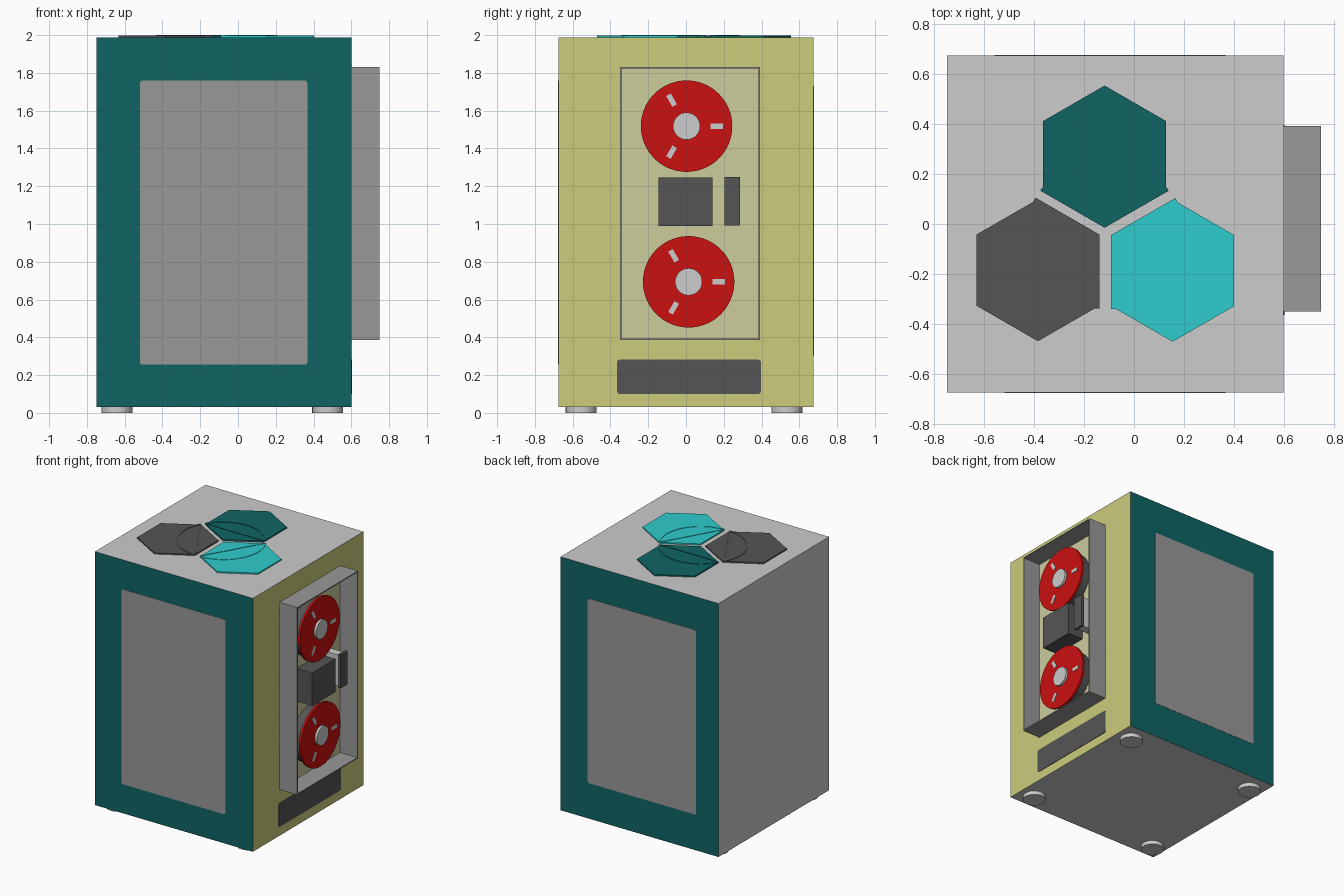
import bpy, bmesh, math
from mathutils import Matrix, Vector

old = bpy.data.objects.get("Cube")
if old:
    bpy.data.objects.remove(old, do_unlink=True)


def material(name, hex_colour):
    rgb = []
    for i in (0, 2, 4):
        c = int(hex_colour[i:i + 2], 16) / 255
        rgb.append(c / 12.92 if c < 0.04 else ((c + 0.055) / 1.055) ** 2.4)
    m = bpy.data.materials.new(name)
    m.use_nodes = True
    m.diffuse_color = (*rgb, 1)
    bsdf = next(n for n in m.node_tree.nodes if n.type == "BSDF_PRINCIPLED")
    bsdf.inputs["Base Color"].default_value = (*rgb, 1)
    return m


LIGHT = material("light grey", "cccccc")
MID = material("mid grey", "999999")
DARK = material("dark grey", "555555")
TEAL = material("deep teal", "106464")
TURQ = material("turquoise", "2ecccc")
YELLOW = material("straw yellow", "cccc7c")
PALE = material("pale straw", "cccc9c")
RED = material("red", "cc1010")


def finish(name, bm, *mats):
    bmesh.ops.recalc_face_normals(bm, faces=bm.faces)
    mesh = bpy.data.meshes.new(name)
    bm.to_mesh(mesh)
    bm.free()
    for m in mats:
        mesh.materials.append(m)
    ob = bpy.data.objects.new(name, mesh)
    bpy.context.collection.objects.link(ob)
    return ob


def box(name, mat, x, y, z):
    """Box from (low, high) ranges."""
    bm = bmesh.new()
    bmesh.ops.create_cube(bm, size=1)
    for v in bm.verts:
        v.co = [r[0] if c < 0 else r[1] for c, r in zip(v.co, (x, y, z))]
    return finish(name, bm, mat)


def prism(name, mat, outline, vector, place=Matrix()):
    """Extrude a flat outline of 3D points along a vector."""
    bm = bmesh.new()
    face = bm.faces.new([bm.verts.new(p) for p in outline])
    new = bmesh.ops.extrude_face_region(bm, geom=[face])["geom"]
    moved = [g for g in new if isinstance(g, bmesh.types.BMVert)]
    bmesh.ops.translate(bm, verts=moved, vec=vector)
    bm.transform(place)
    return finish(name, bm, mat)


def smooth(ob):
    bpy.ops.object.select_all(action="DESELECT")
    ob.select_set(True)
    bpy.context.view_layer.objects.active = ob
    bpy.ops.object.shade_smooth_by_angle(angle=math.radians(35))


def cylinder(name, mat, radius, depth, base, axis="Z", sides=48):
    """Cylinder that starts at base and runs along +x or +z."""
    bm = bmesh.new()
    bmesh.ops.create_cone(bm, cap_ends=True, segments=sides, radius1=radius,
                          radius2=radius, depth=depth,
                          matrix=Matrix.Translation((0, 0, depth / 2)))
    if axis == "X":
        bm.transform(Matrix.Rotation(math.pi / 2, 4, "Y"))
    bm.transform(Matrix.Translation(base))
    smooth(finish(name, bm, mat))


def rounded(u, v, r=0.015):
    """Outline of a rectangle with small round corners."""
    pts = []
    centres = ((u[1] - r, v[1] - r), (u[0] + r, v[1] - r),
               (u[0] + r, v[0] + r), (u[1] - r, v[0] + r))
    for i, (a, b) in enumerate(centres):
        for k in range(4):
            t = math.pi / 2 * (i + k / 3)
            pts.append((a + r * math.cos(t), b + r * math.sin(t)))
    return pts


# Cabinet, coloured by the direction of each face
X0, X1, Y, Z0, Z1 = -0.75, 0.6, 0.675, 0.03, 1.987
body = box("cabinet", LIGHT, (X0, X1), (-Y, Y), (Z0, Z1))
body.data.materials.append(TEAL)
body.data.materials.append(YELLOW)
for p in body.data.polygons:
    if abs(p.normal.y) > 0.5:
        p.material_index = 1
    elif p.normal.x > 0.5:
        p.material_index = 2

# Flat speaker panels, front and back
prism("front_panel", MID,
      [(a, -Y, b) for a, b in rounded((-0.52, 0.367), (0.255, 1.76))], (0, -0.002, 0))
prism("back_panel", MID,
      [(a, Y, b) for a, b in rounded((-0.56, 0.367), (0.305, 1.73))], (0, 0.002, 0))

# Feet
for i, x in enumerate((-0.64, 0.475)):
    for j, y in enumerate((-0.555, 0.535)):
        cylinder(f"foot_{i}_{j}", LIGHT, 0.082, Z0, (x, y, 0), sides=32)

# Deck on the side: thin walled frame, backing and lower plate
FY, FZ, W = (-0.35, 0.392), (0.385, 1.832), 0.008
box("deck_backing", PALE, (X1, X1 + 0.003), FY, FZ)
for name, z in (("frame_bottom", (FZ[0], FZ[0] + W)), ("frame_top", (FZ[1] - W, FZ[1]))):
    box(name, MID, (X1, 0.75), FY, z)
for name, y in (("frame_front", (FY[0], FY[0] + W)), ("frame_back", (FY[1] - W, FY[1]))):
    box(name, MID, (X1, 0.75), y, (FZ[0] + W, FZ[1] - W))
prism("lower_plate", DARK,
      [(X1, a, b) for a, b in rounded((-0.365, 0.397), (0.1, 0.282))], (0.004, 0, 0))

# Reels: drum, red disc, hub and three slots
for tag, y, z in (("upper", 0.003, 1.518), ("lower", 0.014, 0.694)):
    cylinder(tag + "_drum", DARK, 0.215, 0.08, (X1, y, z), "X")
    cylinder(tag + "_disc", RED, 0.242, 0.017, (0.68, y, z), "X", 64)
    cylinder(tag + "_hub", LIGHT, 0.072, 0.018, (0.697, y, z), "X", 32)
    for k in range(3):
        place = Matrix.Translation((0.697, y, z)) @ Matrix.Rotation(k * math.tau / 3, 4, "X")
        prism(f"{tag}_slot_{k}", LIGHT,
              [(0, 0.126, -0.014), (0, 0.192, -0.014), (0, 0.192, 0.014), (0, 0.126, 0.014)],
              (0.003, 0, 0), place)

# Head block and the small lever plate beside it
box("head_block", DARK, (X1, 0.735), (-0.145, 0.14), (0.99, 1.245))
box("lever_body", LIGHT, (X1, 0.713), (0.21, 0.275), (1.0, 1.24))
box("lever_plate", DARK, (0.713, 0.735), (0.203, 0.285), (0.993, 1.25))

# Hexagonal badges on top, each with a raised arc and chord at its inner corner
R, TOP = 0.285, 1.997
for name, mat, x, y, turn in (("teal_hexagon", TEAL, -0.118, 0.27, 0),
                              ("dark_hexagon", DARK, -0.385, -0.185, 120),
                              ("turquoise_hexagon", TURQ, 0.155, -0.187, 240)):
    place = Matrix.Translation((x, y, Z1)) @ Matrix.Rotation(math.radians(turn), 4, "Z")
    corners = [Vector((R * math.sin(k * math.pi / 3), R * math.cos(k * math.pi / 3), 0))
               for k in range(6)]
    prism(name, mat, corners, (0, 0, TOP - Z1), place)
    up = Vector((0, 0, TOP - Z1))
    angles = [math.radians(30 + 5 * k) for k in range(25)]
    arc = [Vector((r * math.cos(t), r * math.sin(t) - R, 0)) + up
           for r, row in ((R, angles), (R + 0.012, angles[::-1])) for t in row]
    prism(name + "_arc", mat, arc, (0, 0, 0.003), place)
    a, b = corners[2], corners[4]
    w = Vector((0, 0.004, 0))
    prism(name + "_chord", mat, [a + up, b + up, b + w + up, a + w + up], (0, 0, 0.003), place)
